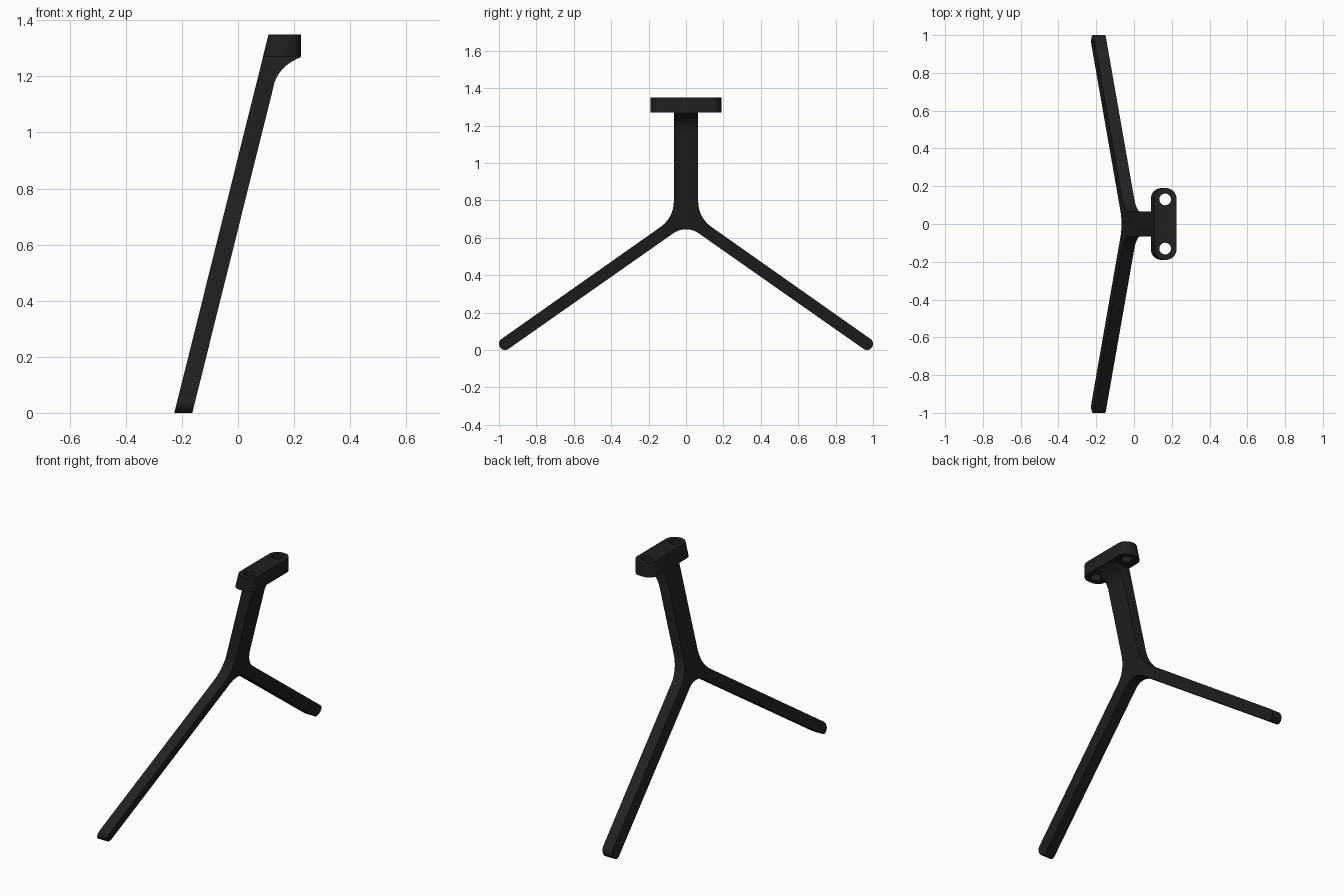
import bpy, bmesh, math
from mathutils import Vector

if "Cube" in bpy.data.objects:
    bpy.data.objects.remove(bpy.data.objects["Cube"])

SHEAR = 0.249          # lean of the whole stand, x per unit z
BACK, FRONT = -0.227, -0.163

black = bpy.data.materials.new("matte_black")
black.diffuse_color = (0.0145, 0.0145, 0.0145, 1)
black.use_nodes = True
black.node_tree.nodes["Principled BSDF"].inputs["Base Color"].default_value = black.diffuse_color


def bezier(a, b, c, n=10):
    a, b, c = Vector(a), Vector(b), Vector(c)
    pts = []
    for i in range(n + 1):
        t = i / n
        pts.append(tuple(a * (1 - t) ** 2 + b * 2 * t * (1 - t) + c * t * t))
    return pts


def loft(name, ring_a, ring_b):
    """Solid between two matching outlines."""
    bm = bmesh.new()
    a = [bm.verts.new(p) for p in ring_a]
    b = [bm.verts.new(p) for p in ring_b]
    bm.faces.new(a)
    bm.faces.new(b[::-1])
    n = len(a)
    for i in range(n):
        j = (i + 1) % n
        bm.faces.new((a[j], a[i], b[i], b[j]))
    bmesh.ops.recalc_face_normals(bm, faces=bm.faces)
    me = bpy.data.meshes.new(name)
    bm.to_mesh(me)
    bm.free()
    ob = bpy.data.objects.new(name, me)
    bpy.context.collection.objects.link(ob)
    me.materials.append(black)
    return ob


def smooth(ob):
    bpy.ops.object.select_all(action='DESELECT')
    ob.select_set(True)
    bpy.context.view_layer.objects.active = ob
    bpy.ops.object.shade_smooth_by_angle(angle=math.radians(30))


# Y-shaped leaning frame: half outline in (y, z), mirrored
slope = math.atan(0.70)
r, cy, cz = 0.0325, 0.9675, 0.0325
half = bezier((0, 0.645), (0.038, 0.645), (0.069, 0.623))
for i in range(17):                                   # rounded foot
    a = -math.pi / 2 - slope + math.pi * i / 16
    half.append((cy + r * math.cos(a), cz + r * math.sin(a)))
half += bezier((0.14, 0.655), (0.065, 0.707), (0.065, 0.80))
half.append((0.065, 1.272))
outline = half + [(-y, z) for y, z in reversed(half[1:])]
frame = loft("y_frame",
             [(BACK + SHEAR * z, y, z) for y, z in outline],
             [(FRONT + SHEAR * z, y, z) for y, z in outline])
smooth(frame)

# Curved gusset under the mounting plate
side = bezier((0.1285, 1.17), (0.144, 1.235), (0.223, 1.268), 14)
side += [(0.223, 1.272), (FRONT + SHEAR * 1.272, 1.272)]
gusset = loft("gusset", [(x, -0.065, z) for x, z in side],
              [(x, 0.065, z) for x, z in side])
smooth(gusset)


# Mounting plate with rounded corners and a slanted back
def plate_ring(left, z, right=0.225, hy=0.19, rad=0.056):
    ring = []
    for k, (sx, sy) in enumerate([(1, 1), (-1, 1), (-1, -1), (1, -1)]):
        x = right - rad if sx > 0 else left + rad
        for i in range(9):
            a = math.pi / 2 * (k + i / 8)
            ring.append((x + rad * math.cos(a),
                         sy * (hy - rad) + rad * math.sin(a), z))
    return ring


plate = loft("mounting_plate", plate_ring(0.089, 1.27), plate_ring(0.109, 1.35))

# Two screw holes
for s in (-1, 1):
    bpy.ops.mesh.primitive_cylinder_add(vertices=32, radius=0.031, depth=0.3,
                                        location=(0.165, s * 0.13, 1.31))
    cutter = bpy.context.object
    cutter.name = "hole_cutter"
    cutter.data.materials.append(black)
    mod = plate.modifiers.new("screw_hole", 'BOOLEAN')
    mod.operation = 'DIFFERENCE'
    mod.solver = 'EXACT'
    mod.object = cutter
    bpy.context.view_layer.objects.active = plate
    bpy.ops.object.modifier_apply(modifier=mod.name)
    bpy.data.objects.remove(cutter, do_unlink=True)
smooth(plate)
